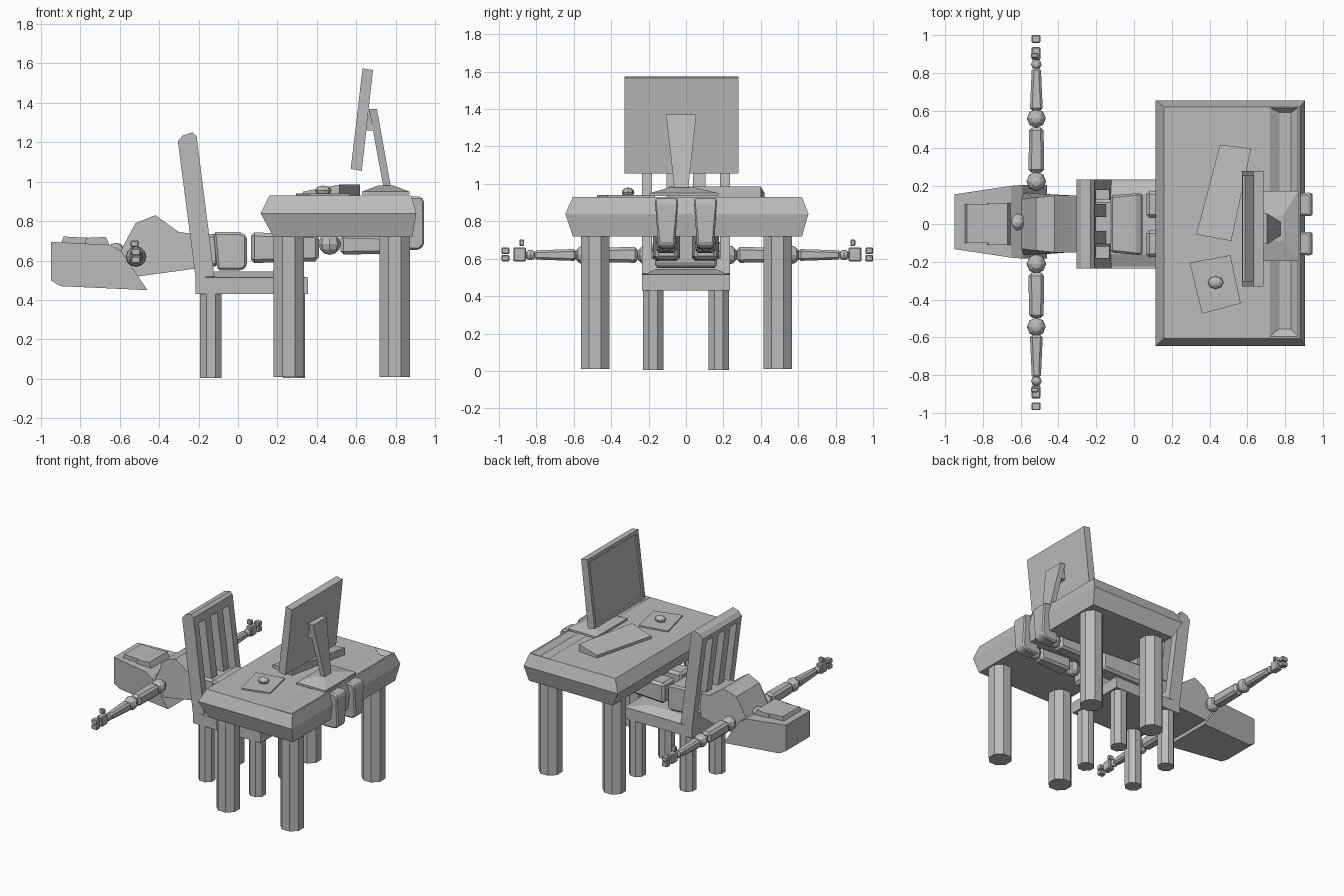
import bpy, bmesh, math
from mathutils import Vector

if "Cube" in bpy.data.objects:
    bpy.data.objects.remove(bpy.data.objects["Cube"])

grey = bpy.data.materials.new("plain_grey")
grey.diffuse_color = (0.5, 0.5, 0.5, 1)
grey.use_nodes = True
grey.node_tree.nodes["Principled BSDF"].inputs["Base Color"].default_value = grey.diffuse_color


def loft(name, rings, bevel=0.0):
    """Join rings of points with quads and close both ends."""
    bm = bmesh.new()
    vs = [[bm.verts.new(p) for p in r] for r in rings]
    n = len(vs[0])
    for a, b in zip(vs, vs[1:]):
        for i in range(n):
            bm.faces.new((a[i], a[(i + 1) % n], b[(i + 1) % n], b[i]))
    bm.faces.new(vs[0])
    bm.faces.new(vs[-1])
    bmesh.ops.recalc_face_normals(bm, faces=bm.faces)
    me = bpy.data.meshes.new(name)
    bm.to_mesh(me)
    bm.free()
    me.materials.append(grey)
    ob = bpy.data.objects.new(name, me)
    bpy.context.collection.objects.link(ob)
    if bevel:
        m = ob.modifiers.new("bevel", 'BEVEL')
        m.width, m.segments = bevel, 1
    return ob


def rect(x0, x1, y0, y1, z):
    return [(x0, y0, z), (x1, y0, z), (x1, y1, z), (x0, y1, z)]


def box(name, x0, x1, y0, y1, z0, z1, bevel=0.0):
    return loft(name, [rect(x0, x1, y0, y1, z0), rect(x0, x1, y0, y1, z1)], bevel)


def side_prism(name, profile, y0, y1, bevel=0.0):
    """Extrude an (x, z) profile across y."""
    return loft(name, [[(x, y, z) for x, z in profile] for y in (y0, y1)], bevel)


def post(name, x, y, z0, z1, r):
    ring = [(x + r * math.cos(math.pi * (k + .5) / 4),
             y + r * math.sin(math.pi * (k + .5) / 4)) for k in range(8)]
    return loft(name, [[(a, b, z) for a, b in ring] for z in (z0, z1)])


def ball(name, x, y, z, r, scale=(1, 1, 1)):
    bm = bmesh.new()
    bmesh.ops.create_uvsphere(bm, u_segments=8, v_segments=6, radius=r)
    me = bpy.data.meshes.new(name)
    bm.to_mesh(me)
    bm.free()
    me.materials.append(grey)
    ob = bpy.data.objects.new(name, me)
    ob.location, ob.scale = (x, y, z), scale
    bpy.context.collection.objects.link(ob)
    return ob


def cut(ob, cutter):
    m = ob.modifiers.new("cut", 'BOOLEAN')
    m.operation, m.object, m.solver = 'DIFFERENCE', cutter, 'EXACT'
    cutter.hide_render = True
    cutter.hide_set(True)


# Desk: slab with sloped rim, shallow tray along the back edge, four legs
desk = loft("desk_top", [rect(.18, .885, -.605, .62, .72),
                         rect(.115, .905, -.645, .655, .84),
                         rect(.16, .88, -.605, .62, .93)])
cut(desk, loft("tray_cutter", [rect(.77, .83, -.555, .59, .90),
                               rect(.72, .868, -.595, .615, .93),
                               rect(.72, .868, -.595, .615, 1.0)]))
for x in (.258, .795):
    for y in (-.486, .49):
        post("desk_leg", x, y, .01, .73, .083)

# Chair: seat, cushion, legs and a slotted leaning back
box("seat", -.215, .355, -.235, .235, .43, .515)
loft("cushion", [rect(-.2, .345, -.225, .225, .515), rect(-.13, .2, -.16, .16, .545)])
for x in (-.138, .285):
    for y in (-.175, .175):
        post("chair_leg", x, y, .005, .44, .06)
back = side_prism("chair_back", [(-.305, 1.205), (-.28, 1.235), (-.23, 1.25), (-.21, 1.23),
                                 (-.12, .52), (-.215, .51)], -.235, .235)
for y in (-.143, 0, .143):
    cut(back, side_prism("slot_cutter", [(-.45, 1.17), (0, 1.17), (0, .6), (-.45, .6)],
                         y - .038, y + .038))

# Monitor: leaning panel with recessed screen
panel = [(.632, 1.575), (.685, 1.567), (.628, 1.055), (.572, 1.065)]
monitor = side_prism("monitor", panel, -.33, .28)
low, high = Vector((.572, 1.065)), Vector((.632, 1.575))
p, q = low.lerp(high, .05), low.lerp(high, .95)
cut(monitor, side_prism("screen_cutter", [(p.x + .012, p.y), (q.x + .012, q.y),
                                          (q.x - .1, q.y), (p.x - .1, p.y)], -.305, .255))

# Monitor stand: tapered arm, bracket and sloped foot
loft("stand_arm", [[(.74, -.06, .96), (.778, -.06, .96), (.778, .01, .96), (.74, .01, .96)],
                   [(.665, -.107, 1.37), (.705, -.107, 1.37),
                    (.705, .055, 1.37), (.665, .055, 1.37)]])
side_prism("stand_bracket", [(.645, 1.26), (.708, 1.26), (.704, 1.37), (.668, 1.37)], -.09, .04)
loft("stand_foot", [rect(.63, .87, -.195, .175, .935), rect(.63, .87, -.195, .175, .95),
                    rect(.71, .79, -.09, .045, .98)])

# Keyboard, mouse mat and mouse
keys = [(.33, -.055, .95), (.515, -.09, .985), (.62, .40, .985), (.455, .42, .95)]
loft("keyboard", [[(x, y, .93) for x, y, z in keys], keys])
mat = [(.295, -.205), (.36, -.475), (.565, -.42), (.51, -.165)]
loft("mouse_mat", [[(x, y, z) for x, y in mat] for z in (.93, .94)])
ball("mouse", .432, -.31, .955, .042, (1, .8, .6))

# Head: wedge widening to the chin, with raised face plates
head = [(-.95, .695, .145), (-.65, .68, .19), (-.59, .645, .195),
        (-.46, .45, .195), (-.9, .47, .15), (-.95, .50, .145)]
loft("head", [[(x, .012 + s * w, z) for x, z, w in head] for s in (-1, 1)])
side_prism("face_plate", [(-.90, .68), (-.885, .722), (-.75, .715), (-.69, .67)], -.10, .105)
side_prism("chin_plate", [(-.78, .67), (-.77, .715), (-.67, .72), (-.645, .66)], -.11, .11)
ball("neck", -.62, .01, .64, .05)

# Body: chest, waist and pelvis
loft("chest", [[(x, y * w, z) for x, z, w in
                [(-.6, .64, .13), (-.52, .79, .14), (-.42, .83, .15), (-.3, .745, .15),
                 (-.225, .735, .14), (-.21, .56, .14), (-.54, .515, .165), (-.6, .6, .165)]]
               for y in (-1, 1)])
box("waist", -.3, -.1, -.12, .13, .57, .735, .015)
loft("pelvis", [[(-.125, y * .15, .745), (.01, y * .165, .745), (.045, y * .165, .725),
                 (.045, y * .165, .57), (.02, y * .165, .55), (-.105, y * .15, .55)]
                for y in (-1, 1)], .012)


def limb(name, axis, a, b, centre, half_a, half_b, bevel):
    """Tapered bevelled block running along x or y from a to b."""
    rings = []
    for t, (h, v) in ((a, half_a), (b, half_b)):
        pts = [(-h, -v), (h, -v), (h, v), (-h, v)]
        rings.append([(t, centre[0] + i, centre[1] + j) if axis == 'x'
                      else (centre[0] + i, t, centre[1] + j) for i, j in pts])
    return loft(name, rings, bevel)


for s in (-1, 1):
    # Leg stretched forward under the desk
    y = s * .104
    limb("thigh", 'x', .065, .41, (y, .665), (.073, .078), (.06, .068), .018)
    ball("knee", .465, y, .685, .056)
    limb("calf", 'x', .52, .78, (y, .68), (.055, .05), (.045, .045), .016)
    ball("ankle", .8, y, .685, .045)
    loft("foot", [[(x, y + k * w, z) for x, z, w in
                   [(.86, .925, .06), (.93, .925, .06), (.945, .90, .065), (.945, .68, .045),
                    (.92, .655, .045), (.81, .65, .045), (.81, .73, .05)]]
                  for k in (-1, 1)], .01)
    # Arm held straight out sideways
    c, o = (-.517, .62), .007

    def at(v):
        return s * v + o

    ball("shoulder", c[0], at(.218), c[1], .052)
    limb("upper_arm", 'y', at(.265), at(.505), c, (.042, .042), (.038, .04), .016)
    ball("elbow", c[0], at(.552), c[1], .05)
    limb("forearm", 'y', at(.595), at(.82), c, (.034, .032), (.024, .024), .012)
    ball("wrist", c[0], at(.838), c[1], .028)
    ya, yb = sorted((at(.862), at(.93)))
    box("hand", -.542, -.495, ya, yb, .585, .66, .006)
    yc, yd = sorted((at(.952), at(.993)))
    for z in (.585, .625):
        box("finger", -.542, -.495, yc, yd, z, z + .035, .005)
    ye, yf = sorted((at(.872), at(.898)))
    box("thumb", -.545, -.505, ye, yf, .668, .702, .005)
